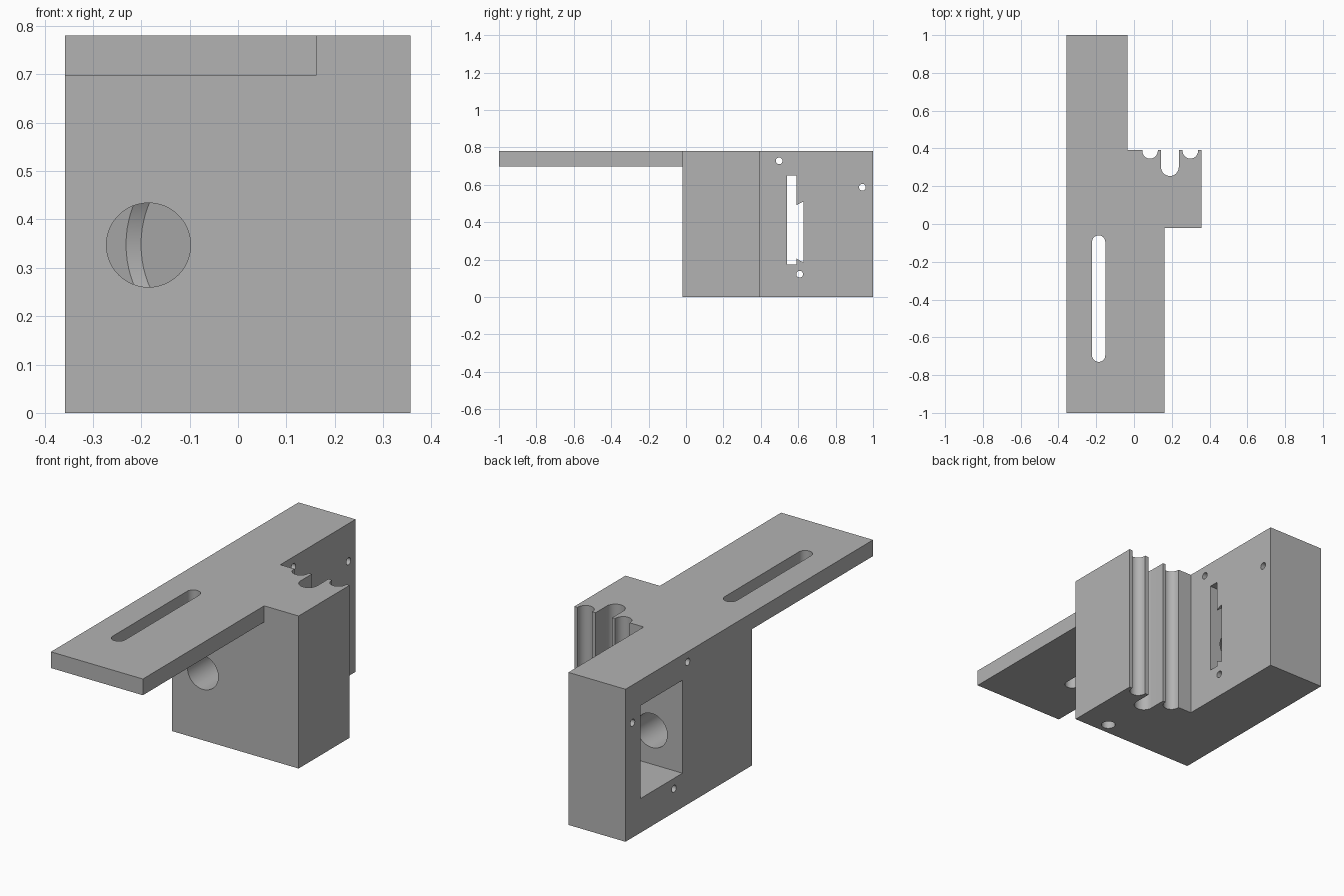
import bpy, bmesh, math
from mathutils import Vector

if "Cube" in bpy.data.objects:
    bpy.data.objects.remove(bpy.data.objects["Cube"])

grey = bpy.data.materials.new("plain_grey")
grey.diffuse_color = (0.45, 0.45, 0.45, 1)
grey.use_nodes = True
grey.node_tree.nodes["Principled BSDF"].inputs["Base Color"].default_value = grey.diffuse_color


def prism(name, base, shift):
    """Extrude a closed loop of 3D points along a shift vector."""
    bm = bmesh.new()
    face = bm.faces.new([bm.verts.new(p) for p in base])
    top = bmesh.ops.extrude_face_region(bm, geom=[face])["geom"]
    bmesh.ops.translate(bm, vec=Vector(shift),
                        verts=[v for v in top if isinstance(v, bmesh.types.BMVert)])
    bmesh.ops.recalc_face_normals(bm, faces=bm.faces)
    mesh = bpy.data.meshes.new(name)
    bm.to_mesh(mesh)
    bm.free()
    obj = bpy.data.objects.new(name, mesh)
    bpy.context.collection.objects.link(obj)
    obj.data.materials.append(grey)
    return obj


def upright(name, pts, z0, z1):
    return prism(name, [(x, y, z0) for x, y in pts], (0, 0, z1 - z0))


def rect(x0, y0, x1, y1):
    return [(x0, y0), (x1, y0), (x1, y1), (x0, y1)]


def arc(cx, cy, r, a0, a1, n=16):
    return [(cx + r * math.cos(math.radians(a0 + (a1 - a0) * i / n)),
             cy + r * math.sin(math.radians(a0 + (a1 - a0) * i / n))) for i in range(n + 1)]


def circle(c, r, u, v, n=48):
    c, u, v = Vector(c), Vector(u), Vector(v)
    return [c + r * (math.cos(2 * math.pi * i / n) * u + math.sin(2 * math.pi * i / n) * v)
            for i in range(n)]


X, Y, Z = (1, 0, 0), (0, 1, 0), (0, 0, 1)
L, R, H = -0.358, 0.357, 0.78       # left side, right side, height
ARM = -0.035                        # inner side of the rear arm

# Main block with rear arm, and the slotted plate at the front
bracket = upright("mount_bracket", [(L, -0.02), (R, -0.02), (R, 0.392), (ARM, 0.392),
                                    (ARM, 1), (L, 1)], 0, H)
plate = upright("slotted_plate", [(L, -1), (0.162, -1), (0.162, 0.1), (L, 0.1)], 0.697, H)

cutters = []
# Long adjustment slot in the plate
cutters.append(upright("plate_slot", arc(-0.187, -0.095, 0.035, 0, 180)
                       + arc(-0.187, -0.695, 0.035, 180, 360), 0.6, 0.9))
# Three round-bottomed grooves in the rear face
for x, y, r in ((0.085, 0.387, 0.041), (0.19, 0.301, 0.047), (0.298, 0.387, 0.041)):
    cutters.append(upright("groove", [(x + r, 0.5), (x - r, 0.5)] + arc(x, y, r, 180, 360),
                           -0.1, 0.9))
# Pocket with a slanted rear wall, open through both sides of the arm
slope = (0.59 - 0.88) / (ARM - L)
y_at = lambda x: 0.59 + slope * (x - ARM)
cutters.append(upright("pocket", [(L - 0.1, 0.54), (ARM + 0.04, 0.54),
                                  (ARM + 0.04, y_at(ARM + 0.04)),
                                  (L - 0.1, y_at(L - 0.1))], 0.175, 0.65))
# Round recess in the slanted wall
along = Vector((1, slope, 0)).normalized()
cutters.append(prism("wall_recess",
                     circle((-0.105 - 0.031, y_at(-0.105) - 0.0095, 0.348), 0.17, along, Z, 64),
                     (0.062, 0.019, 0)))
# Bore from the front face into the pocket
cutters.append(prism("front_bore", circle((-0.185, -0.1, 0.347), 0.087, X, Z), (0, 0.66, 0)))
# Blind hole underneath
cutters.append(prism("bottom_hole", circle((0.198, 0.04, -0.1), 0.034, X, Y, 32), (0, 0, 0.4)))
# Screw holes across the arm
for y, z in ((0.498, 0.728), (0.943, 0.587), (0.608, 0.122)):
    cutters.append(prism("screw_hole", circle((-0.5, y, z), 0.018, Y, Z, 24), (0.6, 0, 0)))

# Join the plate and make every cut
for part, op in [(plate, 'UNION')] + [(c, 'DIFFERENCE') for c in cutters]:
    mod = bracket.modifiers.new(part.name, 'BOOLEAN')
    mod.operation, mod.solver, mod.object = op, 'EXACT', part
    bpy.ops.object.select_all(action='DESELECT')
    bracket.select_set(True)
    bpy.context.view_layer.objects.active = bracket
    bpy.ops.object.modifier_apply(modifier=mod.name)
    bpy.data.objects.remove(part)
bpy.ops.object.shade_smooth_by_angle(angle=math.radians(30))
